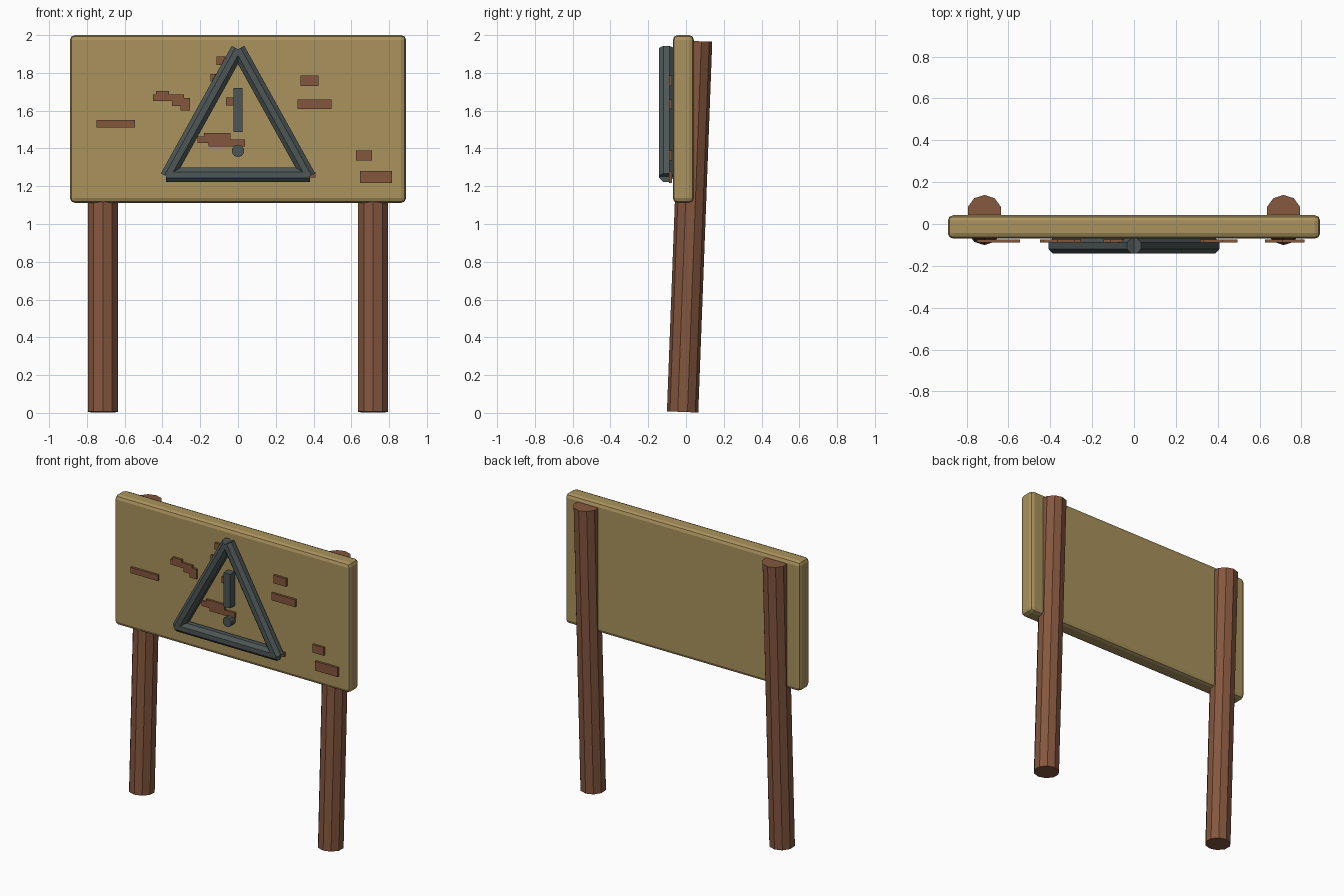
import bpy, bmesh, math
from mathutils import Vector, Matrix

if "Cube" in bpy.data.objects:
    bpy.data.objects.remove(bpy.data.objects["Cube"])


def material(name, rgb):
    m = bpy.data.materials.new(name)
    m.diffuse_color = (*rgb, 1)
    m.use_nodes = True
    m.node_tree.nodes["Principled BSDF"].inputs["Base Color"].default_value = m.diffuse_color
    return m


TAN = material("tan_board", (0.40, 0.29, 0.11))
BROWN = material("brown_wood", (0.23, 0.095, 0.048))
SLATE = material("slate_metal", (0.075, 0.095, 0.092))


def finish(name, bm, mat):
    bmesh.ops.recalc_face_normals(bm, faces=bm.faces)
    me = bpy.data.meshes.new(name)
    bm.to_mesh(me)
    bm.free()
    ob = bpy.data.objects.new(name, me)
    me.materials.append(mat)
    bpy.context.collection.objects.link(ob)
    return ob


def rod(name, a, b, radius, sides, mat, turn=0.0):
    a, b = Vector(a), Vector(b)
    d = b - a
    bm = bmesh.new()
    mtx = (Matrix.Translation((a + b) / 2) @ d.to_track_quat('Z', 'Y').to_matrix().to_4x4()
           @ Matrix.Rotation(turn, 4, 'Z'))
    bmesh.ops.create_cone(bm, cap_ends=True, segments=sides, radius1=radius,
                          radius2=radius, depth=d.length, matrix=mtx)
    return finish(name, bm, mat)


def plate(name, outline, y0, y1, mat):
    bm = bmesh.new()
    face = bm.faces.new([bm.verts.new((x, y0, z)) for x, z in outline])
    ext = bmesh.ops.extrude_face_region(bm, geom=[face])
    moved = [v for v in ext["geom"] if isinstance(v, bmesh.types.BMVert)]
    bmesh.ops.translate(bm, verts=moved, vec=(0, y1 - y0, 0))
    return finish(name, bm, mat)


def rect(x0, x1, z0, z1):
    return [(x0, z0), (x1, z0), (x1, z1), (x0, z1)]


# Board with rounded edges
board = plate("board", rect(-0.89, 0.89, 1.112, 2.0), -0.07, 0.042, TAN)
bev = board.modifiers.new("bevel", 'BEVEL')
bev.width = 0.026
bev.segments = 2

# Leaning posts
for side, x in (("left", -0.715), ("right", 0.715)):
    rod(side + "_post", (x, -0.018, 0.005), (x, 0.056, 1.968), 0.083, 10, BROWN)

# Warning triangle bars
Y = -0.104
TURN = math.pi / 8
rod("triangle_bottom", (-0.38, Y, 1.26), (0.38, Y, 1.26), 0.041, 8, SLATE, TURN)
for side, s in (("left", -1), ("right", 1)):
    rod("triangle_" + side, (s * 0.375, Y, 1.25), (0, Y, 1.925), 0.041, 8, SLATE, TURN)

# Warning mark inside the triangle
plate("mark_bar", rect(-0.025, 0.025, 1.487, 1.72), -0.12, -0.068, SLATE)
rod("mark_dot", (0, -0.12, 1.387), (0, -0.068, 1.387), 0.033, 10, SLATE)

# Worn brown patches on the front
patches = [
    rect(-0.75, -0.545, 1.51, 1.55),
    rect(0.33, 0.425, 1.73, 1.785),
    rect(0.315, 0.495, 1.61, 1.66),
    rect(0.625, 0.71, 1.335, 1.39),
    rect(0.645, 0.815, 1.217, 1.28),
    rect(-0.115, -0.02, 1.842, 1.888),
    rect(-0.145, -0.09, 1.755, 1.795),
    rect(-0.063, 0.0, 1.628, 1.67),
    rect(0.33, 0.41, 1.245, 1.275),
    [(-0.45, 1.65), (-0.35, 1.65), (-0.35, 1.625), (-0.305, 1.625), (-0.305, 1.60),
     (-0.253, 1.60), (-0.253, 1.668), (-0.285, 1.668), (-0.285, 1.685), (-0.365, 1.685),
     (-0.365, 1.703), (-0.435, 1.703), (-0.435, 1.685), (-0.45, 1.685)],
    [(-0.215, 1.43), (-0.155, 1.43), (-0.155, 1.41), (0.037, 1.41), (0.037, 1.447),
     (-0.04, 1.447), (-0.04, 1.483), (-0.18, 1.483), (-0.18, 1.463), (-0.215, 1.463)],
]
for i, outline in enumerate(patches, 1):
    plate(f"worn_patch_{i}", outline, -0.089, -0.074, BROWN)
